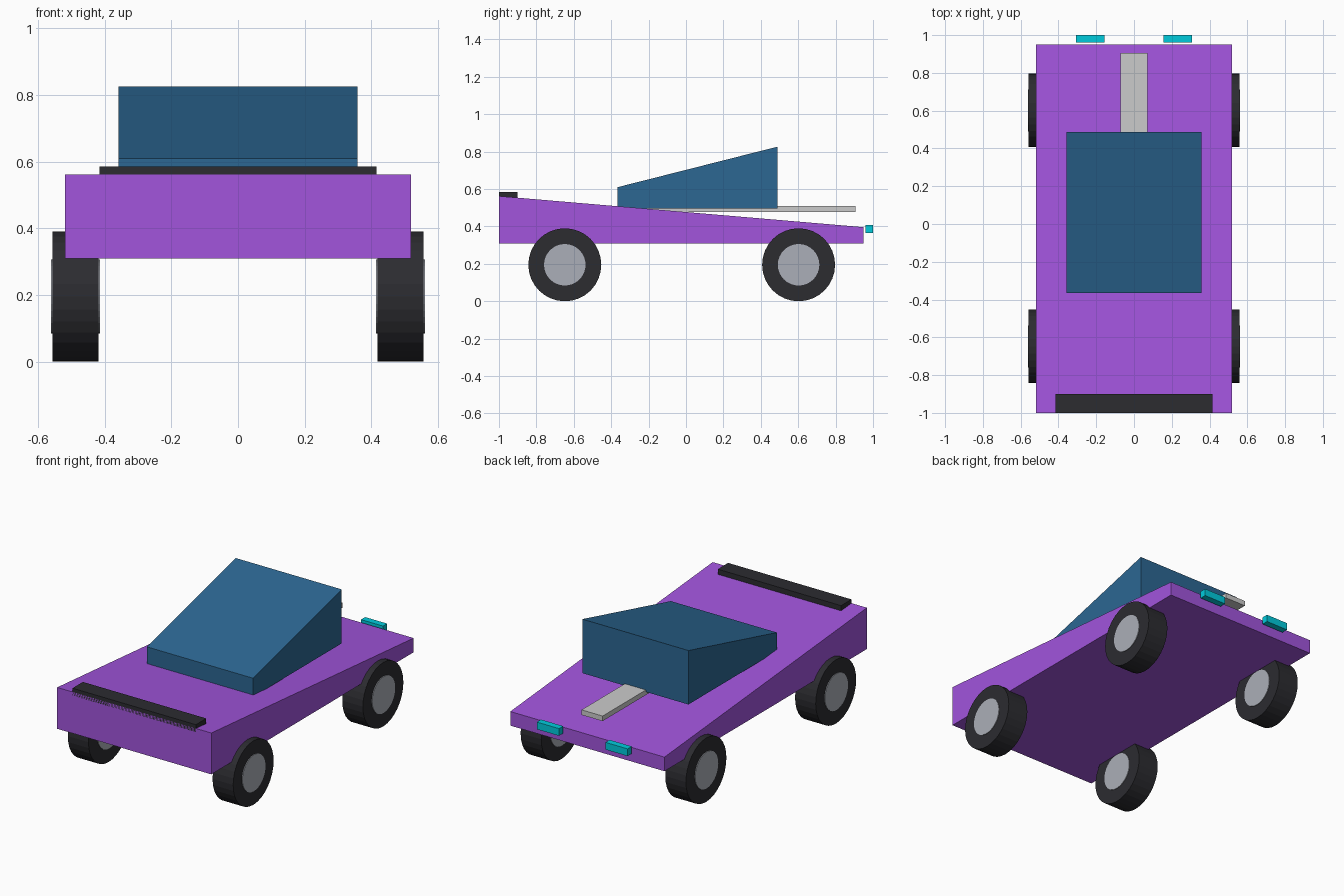
import bpy, math

if "Cube" in bpy.data.objects:
    bpy.data.objects.remove(bpy.data.objects["Cube"])


def material(name, color):
    m = bpy.data.materials.new(name)
    m.diffuse_color = (*color, 1)
    m.use_nodes = True
    m.node_tree.nodes["Principled BSDF"].inputs["Base Color"].default_value = m.diffuse_color
    return m


PURPLE = material("purple", (0.36, 0.09, 0.72))
BLUE = material("blue", (0.025, 0.135, 0.29))
BLACK = material("black", (0.025, 0.025, 0.03))
SILVER = material("silver", (0.41, 0.43, 0.48))
CYAN = material("cyan", (0.0, 0.6, 0.72))


def prism(name, x0, x1, profile, mat=None):
    """Extrude a (y, z) profile from x0 to x1."""
    n = len(profile)
    verts = [(x, y, z) for x in (x0, x1) for y, z in profile]
    faces = [tuple(range(n))[::-1], tuple(range(n, 2 * n))]
    faces += [(i, (i + 1) % n, n + (i + 1) % n, n + i) for i in range(n)]
    me = bpy.data.meshes.new(name)
    me.from_pydata(verts, [], faces)
    ob = bpy.data.objects.new(name, me)
    bpy.context.collection.objects.link(ob)
    if mat:
        me.materials.append(mat)
    return ob


def box(name, x0, x1, y0, y1, z0, z1, mat=None):
    return prism(name, x0, x1, [(y0, z0), (y1, z0), (y1, z1), (y0, z1)], mat)


def disc(name, x, y, z, radius, width, mat):
    bpy.ops.mesh.primitive_cylinder_add(vertices=32, radius=radius, depth=width,
                                        location=(x, y, z),
                                        rotation=(0, math.pi / 2, 0))
    ob = bpy.context.object
    ob.name = name
    ob.data.materials.append(mat)


# Wedge body and sloped cabin
prism("body", -0.52, 0.52,
      [(-1, 0.31), (0.95, 0.31), (0.95, 0.396), (-1, 0.562)], PURPLE)
prism("cabin", -0.358, 0.358,
      [(-0.365, 0.497), (0.488, 0.497), (0.488, 0.826), (-0.365, 0.61)], BLUE)

# Dark bar across the front and grey strip behind the cabin
box("bar", -0.416, 0.416, -1, -0.9, 0.54, 0.585, BLACK)
box("deck_strip", -0.071, 0.071, -0.3, 0.905, 0.478, 0.509)

# Lights, tyres and hubs on both sides
for side, s in (("left", -1), ("right", 1)):
    xs = sorted((s * 0.157, s * 0.306))
    box(side + "_light", xs[0], xs[1], 0.96, 1.0, 0.364, 0.408, CYAN)
    for end, y in (("front", -0.648), ("rear", 0.602)):
        disc(f"{end}_{side}_tyre", s * 0.488, y, 0.195, 0.195, 0.139, BLACK)
        disc(f"{end}_{side}_hub", s * 0.488, y, 0.195, 0.111, 0.147, SILVER)
